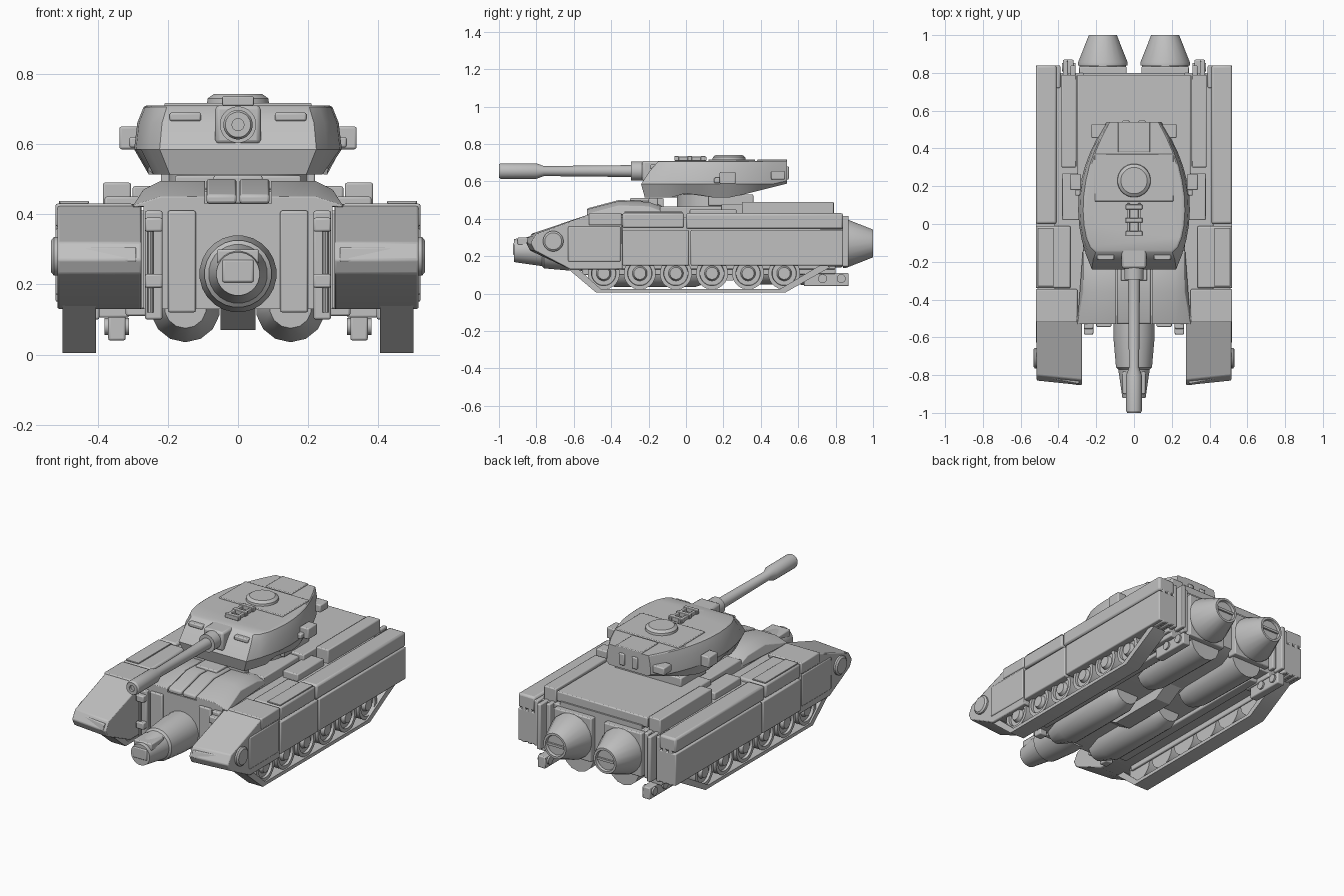
import bpy, bmesh, math
from mathutils import Vector

if "Cube" in bpy.data.objects:
    bpy.data.objects.remove(bpy.data.objects["Cube"], do_unlink=True)

# Shared levels and widths
FLOOR, SILL, DECK, ROOF = .13, .34, .43, .71
HULL_SIDE, SKIRT_SIDE = .27, .52
BOW, STERN = -.53, .84
GUN_HEIGHT, THRUSTER_X, THRUSTER_HEIGHT = .655, .165, .268

grey = bpy.data.materials.new("plain grey")
grey.use_nodes = True
grey.diffuse_color = (.53, .53, .53, 1)
grey.node_tree.nodes["Principled BSDF"].inputs["Base Color"].default_value = grey.diffuse_color
parts = []


def loft(name, rings, mirror=False, bevel=0):
    """Skin closed rings of points, cap both ends and optionally mirror."""
    bm = bmesh.new()
    loops = [[bm.verts.new(point) for point in ring] for ring in rings]
    for lower, upper in zip(loops, loops[1:]):
        for i in range(len(lower)):
            bm.faces.new((lower[i - 1], lower[i], upper[i], upper[i - 1]))
    bm.faces.new(loops[0])
    bm.faces.new(reversed(loops[-1]))
    bmesh.ops.recalc_face_normals(bm, faces=bm.faces)
    mesh = bpy.data.meshes.new(name)
    bm.to_mesh(mesh)
    bm.free()
    mesh.materials.append(grey)
    ob = bpy.data.objects.new(name, mesh)
    bpy.context.collection.objects.link(ob)
    if bevel:
        modifier = ob.modifiers.new("Bevel", "BEVEL")
        modifier.width, modifier.segments = bevel, 2
    if mirror:
        ob.modifiers.new("Mirror", "MIRROR").use_mirror_merge = False
    parts.append(ob)


def prism(name, profile, x, **options):
    """Extrude a side profile of (y, z) points across x."""
    loft(name, [[(side, *point) for point in profile] for side in x], **options)


def box(name, x, y, z, mirror=False, bevel=.006):
    (back, front), (low, high) = y, z
    prism(name, [(back, low), (front, low), (front, high), (back, high)], x, mirror=mirror, bevel=bevel)


def pair(name, x, y, z, **options):
    box(name, x, y, z, mirror=True, **options)


def lathe(name, axis, centre, steps, sides=24, mirror=False):
    """Turn (position, radius) steps about a line along the axis."""
    rings = []
    for position, radius in steps:
        ring = []
        for i in range(sides):
            angle = math.tau * (i + .5) / sides
            point = [radius * math.cos(angle), radius * math.sin(angle)]
            point.insert("xyz".index(axis), position)
            ring.append(Vector(point) + Vector(centre))
        rings.append(ring)
    loft(name, rings, mirror=mirror)


def rod(name, axis, centre, span, radius, **options):
    lathe(name, axis, centre, [(end, radius) for end in span], **options)


def around(middle, size):
    return middle - size / 2, middle + size / 2


# Hull and sponsons
prism("hull", [(BOW, FLOOR), (.7, FLOOR), (.8, .18), (.8, DECK), (BOW, DECK)], x=(-HULL_SIDE, HULL_SIDE))
pair("sponson", x=(.25, .42), y=(-.5, .8), z=(FLOOR, .41))
pair("hull_front_panel", x=(.12, .2), y=(BOW - .015, -.5), z=(.12, .41))
pair("hull_front_pillar", x=(.215, .265), y=(BOW - .025, -.5), z=(.1, .41))
for height in (.21, .37):
    pair("front_bracket", x=around(.24, .05), y=around(-.56, .05), z=around(height, .04))
rod("front_rod", "z", (.25, -.565, 0), span=(.12, .39), radius=.009, sides=10, mirror=True)

# Sloped bow armour
bow = [(BOW, DECK), (BOW, .455), (-.36, .5), (-.2, .495), (-.13, .47), (-.13, DECK)]
prism("bow_plate_centre", bow, x=(.004, .09), mirror=True, bevel=.008)


def bow_side_ring(x, drop, flare):
    return [(x + flare * (y < -.4), y, max(z - drop, DECK - .01)) for y, z in bow]


loft("bow_plate_side", [bow_side_ring(.094, .005, 0), bow_side_ring(.22, .005, 0),
                        bow_side_ring(HULL_SIDE, .03, .03)], mirror=True, bevel=.008)
box("bow_spine", x=(-.07, .07), y=(-.3, -.12), z=(DECK, .51))
box("mid_deck", x=(-HULL_SIDE, HULL_SIDE), y=(-.14, .22), z=(DECK - .01, .465))
pair("vision_block", x=(.05, .18), y=(-.2, -.15), z=(.47, .51))

# Engine deck
box("engine_deck", x=(-.3, .3), y=(.19, .79), z=(.42, .48))
pair("deck_side_strip", x=(.305, .385), y=(.3, .79), z=(.4, .49))
pair("deck_side_locker", x=(.28, .38), y=(.02, .27), z=(.4, .45))

# Central nose pod
lathe("nose_pod", "y", (0, 0, .23), [(-.92, .062), (-.77, .084), (-.76, .096), (-.6, .11), (-.5, .11)])
box("nose_intake", x=around(0, .09), y=(-.925, -.8), z=around(.238, .065))
box("nose_rib", x=around(0, .12), y=(-.9, -.78), z=(.26, .3))

# Front track pods, raked so the inner edge leads
pod = [(-.81, .23), (-.62, FLOOR), (SILL * -1, FLOOR), (SILL * -1, .37), (-.5, DECK), (-.8, .32), (-.83, .27)]
lip = [(-.83, .265), (-.6, .265), (-.6, .305), (-.82, .305)]


def raked(profile, x, rake):
    return [(x, y - rake * (y < -.75), z) for y, z in profile]


loft("front_pod", [raked(pod, .275, .025), raked(pod, .515, 0)], mirror=True, bevel=.006)
loft("pod_lip", [raked(lip, .29, .025), raked(lip, .51, -.015)], mirror=True, bevel=.004)
lathe("pod_hub", "x", (0, -.71, .28), [(.5, .055), (.525, .055), (.533, .045)], mirror=True)

# Side skirts: a row of caps above a row of panels
pair("skirt_cap_front", x=(.3, SKIRT_SIDE), y=(-.52, -.345), z=(.365, DECK))
pair("skirt_cap_middle", x=(.335, SKIRT_SIDE), y=(-.34, -.01), z=(.35, DECK), bevel=.01)
pair("skirt_cap_rear", x=(.41, SKIRT_SIDE), y=(0, STERN), z=(.345, DECK), bevel=.012)
pair("cap_ridge", x=(.425, .51), y=(-.33, -.02), z=(DECK, DECK + .008), bevel=.002)
pair("skirt_panel_front", x=(.4, SKIRT_SIDE), y=(-.63, -.35), z=(.17, .36))
pair("skirt_panel_middle", x=(.4, SKIRT_SIDE), y=(-.34, .015), z=(.15, SILL))
pair("skirt_panel_rear", x=(.4, SKIRT_SIDE), y=(.025, STERN), z=(.15, SILL))

# Tracks and road wheels
belt = [(-.64, .14), (-.48, .005), (.53, .005), (.77, .14)]
belt_inside = [(y * .95, z + .02) for y, z in reversed(belt)]
prism("track_belt", belt + belt_inside, x=(.405, .5), mirror=True)
for i in range(6):
    wheel = (0, -.44 + i * .193, .108)
    lathe("road_wheel", "x", wheel, [(.41, .086), (.49, .086), (.49, .066), (.475, .064),
                                     (.475, .04), (.495, .032)], mirror=True)
pair("track_inner_frame", x=(.395, .41), y=(-.5, .68), z=(.1, .16))

# Underside tubes and keel
lathe("belly_tube_front", "y", (.15, 0, .135), [(-.5, .06), (-.38, .1), (.05, .1), (.12, .075)],
      sides=14, mirror=True)
lathe("belly_tube_rear", "y", (.15, 0, .145), [(.3, .075), (.38, .095), (.8, .1)], sides=14, mirror=True)
prism("belly_keel", [(-.2, FLOOR), (-.1, .07), (.25, .07), (.35, FLOOR)], x=around(0, .1))
pair("belly_side_beam", x=(.26, .32), y=(-.45, .7), z=around(FLOOR, .04))

# Rear thrusters and fins
lathe("thruster", "y", (THRUSTER_X, 0, THRUSTER_HEIGHT),
      [(.78, .125), (STERN, .125), (STERN, .133), (.855, .133), (1, .075), (1, .062), (.985, .058)],
      sides=20, mirror=True)
pair("thruster_slot", x=around(THRUSTER_X, .11), y=(.98, .996), z=around(THRUSTER_HEIGHT, .014), bevel=0)
pair("thruster_mount", x=around(THRUSTER_X, .25), y=(.77, .835), z=(.14, .4))
for i in range(5):
    pair("rear_fin", x=around(.323 + i * .04, .026), y=(.72, .87 if i == 1 else STERN), z=(.145, .415))

# Rear tow brackets
pair("tow_bracket", x=around(.345, .05), y=(.63, .87), z=(.04, .11))
pair("tow_hanger", x=(.31, .4), y=(.6, .8), z=(.105, .14))
for y in (.73, .83):
    rod("tow_roller", "x", (0, y, .08), span=around(.345, .07), radius=.024, sides=14, mirror=True)

# Turret shell: curved plan, widest at the waist, with an undercut belly
TURRET_FRONT, TURRET_REAR, STATIONS = -.24, .54, 11


def turret_ring(scale, rake, height):
    side = []
    for i in range(STATIONS):
        y = TURRET_FRONT + (TURRET_REAR - TURRET_FRONT) * i / (STATIONS - 1)
        half_width = .296 * (1 - 2.4 * (y - .08) ** 2)
        side.append((half_width * scale, y + rake * max(0, -y / .24) ** 2, height(y)))
    return side + [(-x, y, z) for x, y, z in reversed(side)]


def belly(y):
    arch = max(0, 1 - abs(y - .02) / .1)
    return .513 + .03 * arch + .25 * max(0, y - .24)


def waist(y):
    return max(.585, belly(y) + .015)


loft("turret", [turret_ring(.87, .02, belly), turret_ring(1, 0, waist),
                turret_ring(.97, .05, lambda y: .66), turret_ring(.91, .09, lambda y: ROOF - .005),
                turret_ring(.88, .1, lambda y: ROOF)])
rod("turret_ring", "z", (0, .15, 0), span=(DECK, BOW * -1), radius=.2, sides=32)
box("turret_base_rear", x=(-.22, .22), y=(.12, .36), z=(.47, .53))

# Turret fittings
box("roof_plate", x=(-.21, .21), y=(.12, .37), z=around(ROOF, .014), bevel=.004)
lathe("hatch", "z", (0, .23, 0), [(ROOF, .09), (.73, .087), (.742, .07)])
box("rear_roof_plate", x=around(0, .17), y=(.38, TURRET_REAR), z=(.68, .717), bevel=.004)
pair("rear_niche_frame", x=(.025, .06), y=(.5, .55), z=(.61, .68))
pair("side_mount", x=(.28, .338), y=(.18, .265), z=(.585, .65))
pair("side_mount_arm", x=(.26, .31), y=(.15, .2), z=(.59, .62))
pair("rear_side_mount", x=(.15, .225), y=(.455, .53), z=(.61, .655))
pair("brow_plate", x=around(.15, .09), y=(-.19, -.13), z=(.665, .69))
for y in (-.05, .02, .09):
    box("roof_rack_rung", x=around(0, .09), y=around(y, .024), z=(ROOF, .735), bevel=.003)
pair("roof_rack_rail", x=around(.03, .016), y=(-.05, .11), z=(ROOF, .732), bevel=.003)

# Main gun
box("mantlet", x=around(0, .13), y=(-.235, -.08), z=around(GUN_HEIGHT, .11), bevel=.012)
rod("gun_sleeve", "y", (0, 0, GUN_HEIGHT), span=(-.295, -.1), radius=.052)
lathe("gun_barrel", "y", (0, 0, GUN_HEIGHT),
      [(-.985, .017), (-1, .017), (-1, .036), (-.99, .042), (-.8, .042), (-.76, .027), (-.2, .033)])

# Smooth the rounded parts and keep edges sharp
bpy.ops.object.select_all(action="DESELECT")
for ob in parts:
    ob.select_set(True)
bpy.context.view_layer.objects.active = parts[0]
bpy.ops.object.shade_smooth_by_angle(angle=math.radians(30))
